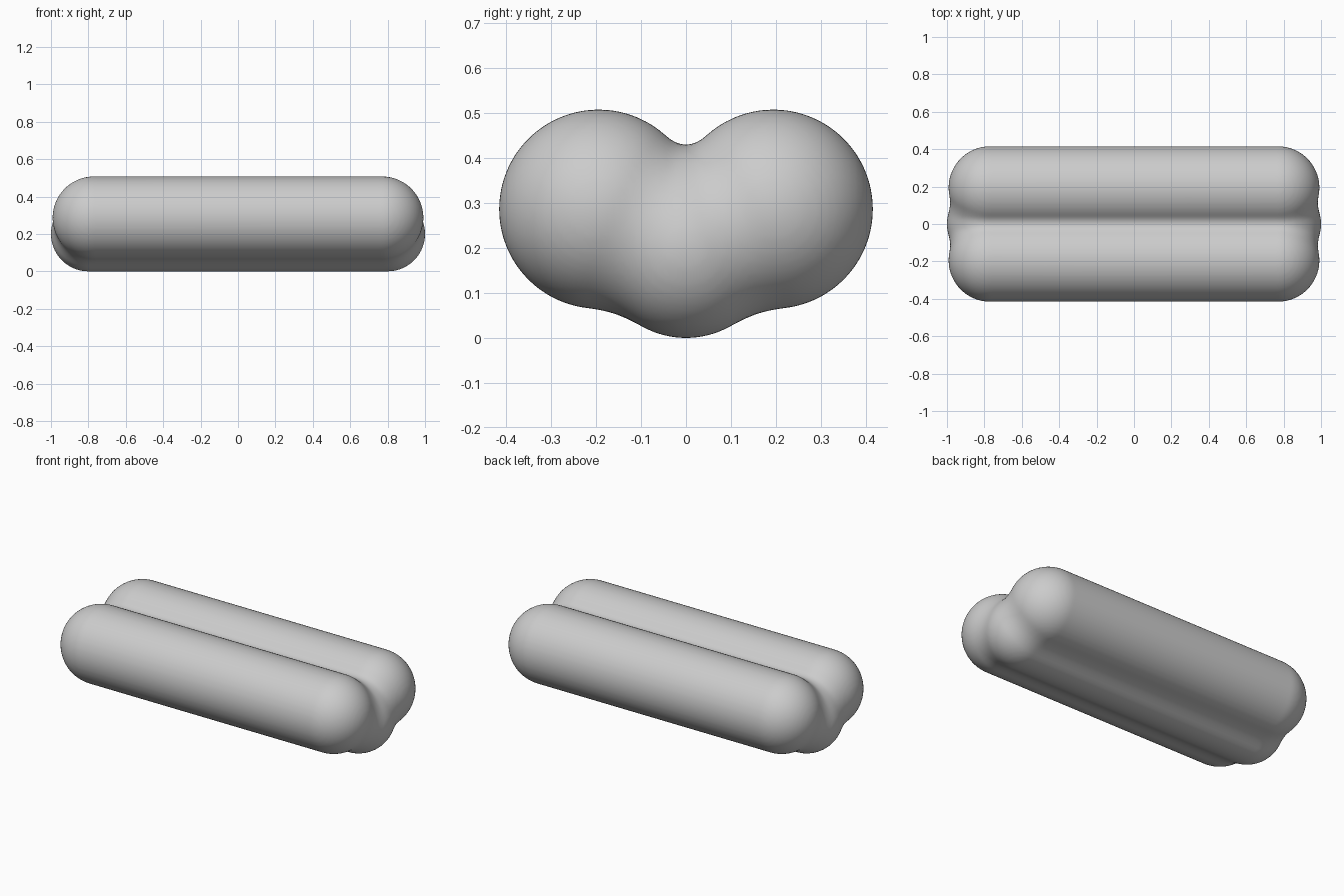
import bpy, bmesh
from mathutils import Vector

if "Cube" in bpy.data.objects:
    bpy.data.objects.remove(bpy.data.objects["Cube"])

# Three lobes running along x: (y, z, radius, half length of straight part)
LOBES = [(-0.194, 0.286, 0.221, 0.77), (0.194, 0.286, 0.221, 0.77), (0.0, 0.2, 0.2, 0.8)]
BLEND = 0.06


def add_capsule(bm, y, z, r, half):
    made = bmesh.ops.create_icosphere(bm, subdivisions=4, radius=r)["verts"]
    for v in made:
        if abs(v.co.x) > 1e-5:
            v.co.x += half if v.co.x > 0 else -half
        v.co.y += y
        v.co.z += z


def smooth_min(a, b):
    h = max(BLEND - abs(a - b), 0) / BLEND
    return min(a, b) - h * h * BLEND / 4


def field(p):
    d = []
    for y, z, r, half in LOBES:
        x = max(abs(p.x) - half, 0)
        d.append((x * x + (p.y - y) ** 2 + (p.z - z) ** 2) ** 0.5 - r)
    return smooth_min(smooth_min(d[0], d[1]), d[2])


# Overlapping capsules, fused into one skin
mesh = bpy.data.meshes.new("fused_lobes")
bm = bmesh.new()
for lobe in LOBES:
    add_capsule(bm, *lobe)
bm.to_mesh(mesh)
bm.free()
body = bpy.data.objects.new("fused_lobes", mesh)
bpy.context.collection.objects.link(body)
bpy.context.view_layer.objects.active = body
body.select_set(True)
fuse = body.modifiers.new("fuse", "REMESH")
fuse.mode = "VOXEL"
fuse.voxel_size = 0.014
bpy.ops.object.modifier_apply(modifier=fuse.name)

# Soft fillets: settle the skin onto the blended surface
E = 1e-4
for v in body.data.vertices:
    p = v.co.copy()
    for _ in range(4):
        f = field(p)
        g = Vector([(field(p + e) - f) / E for e in
                    (Vector((E, 0, 0)), Vector((0, E, 0)), Vector((0, 0, E)))])
        if g.length < 0.2:
            break
        p -= g * (f / g.length_squared)
    v.co = p
body.data.update()
bpy.ops.object.shade_smooth()
